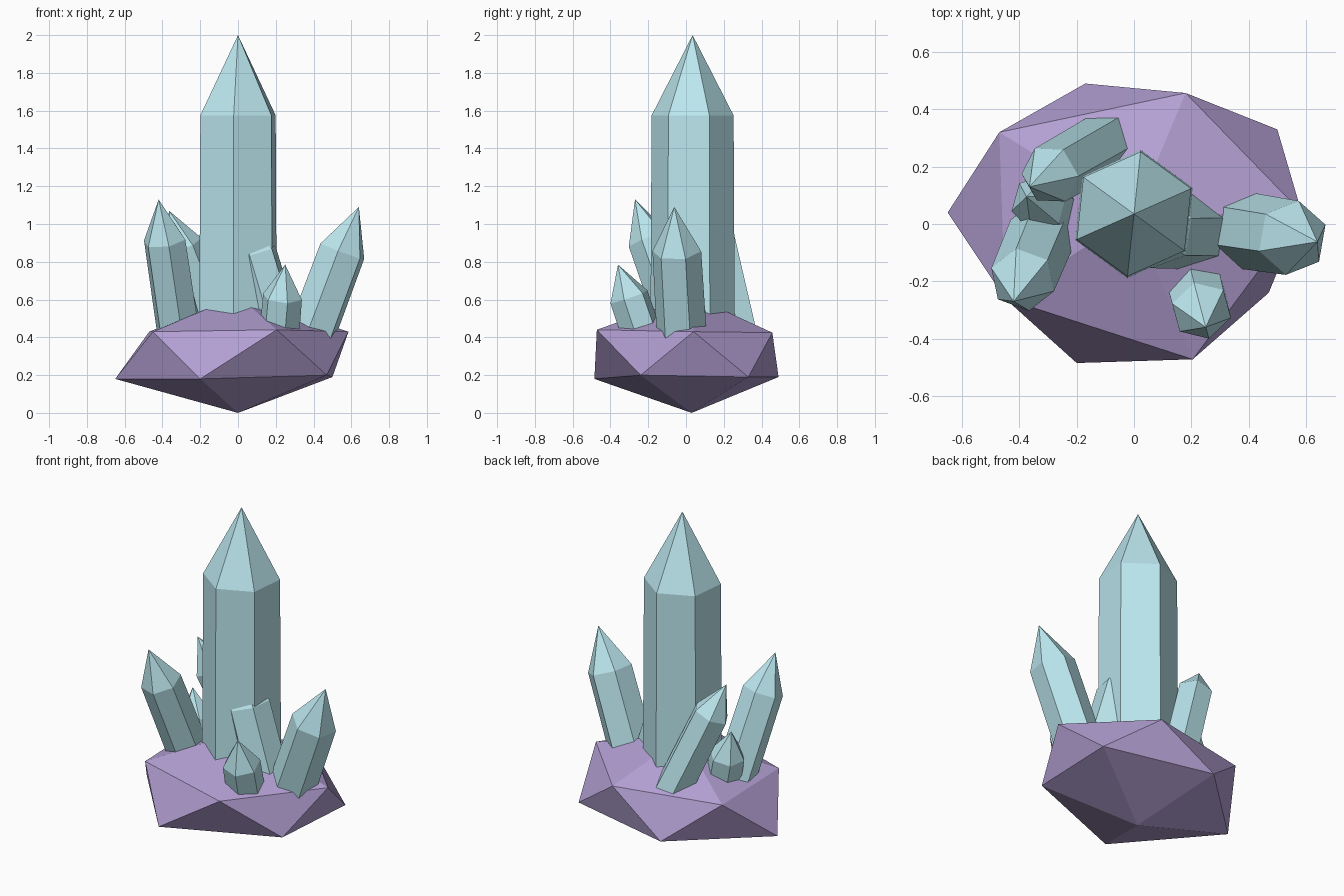
import bpy, bmesh, math
from mathutils import Vector, Matrix

if "Cube" in bpy.data.objects:
    bpy.data.objects.remove(bpy.data.objects["Cube"])


def material(name, color):
    m = bpy.data.materials.new(name)
    m.diffuse_color = color
    m.use_nodes = True
    m.node_tree.nodes["Principled BSDF"].inputs["Base Color"].default_value = m.diffuse_color
    return m


def finish(name, bm, mat):
    bmesh.ops.recalc_face_normals(bm, faces=bm.faces)
    me = bpy.data.meshes.new(name)
    bm.to_mesh(me)
    bm.free()
    me.materials.append(mat)
    ob = bpy.data.objects.new(name, me)
    bpy.context.collection.objects.link(ob)
    return ob


purple = material("purple_rock", (0.45, 0.35, 0.65, 1))
teal = material("teal_crystal", (0.50, 0.80, 0.86, 1))

# rock: irregular icosahedron made of two five-point rings and two poles
lower = [(0.47, -0.24, 0.2), (0.50, 0.33, 0.19), (-0.17, 0.49, 0.19),
         (-0.65, 0.04, 0.18), (-0.20, -0.485, 0.18)]
upper = [(0.585, 0.04, 0.43), (0.18, 0.457, 0.425), (-0.47, 0.32, 0.43),
         (-0.45, -0.26, 0.43), (0.205, -0.472, 0.44)]
bm = bmesh.new()
lo = [bm.verts.new(p) for p in lower]
up = [bm.verts.new(p) for p in upper]
bottom = bm.verts.new((0, 0.03, 0))
top = bm.verts.new((0, 0.03, 0.62))
for i in range(5):
    j = (i + 1) % 5
    bm.faces.new((bottom, lo[j], lo[i]))
    bm.faces.new((lo[i], lo[j], up[i]))
    bm.faces.new((up[i], lo[j], up[j]))
    bm.faces.new((top, up[i], up[j]))
finish("rock_base", bm, purple)


# crystal: six-sided prism with a pointed tip, aimed from base to apex
def crystal(name, base, apex, r, tip, phase, taper=0.97):
    base, apex = Vector(base), Vector(apex)
    axis = (apex - base).normalized()
    base = base - axis * 0.12           # sink the foot into the rock
    length = (apex - base).length
    body = length - tip
    bm = bmesh.new()
    bmesh.ops.create_cone(bm, cap_ends=True, segments=6, radius1=r,
                          radius2=r * taper, depth=body,
                          matrix=Matrix.Translation((0, 0, body / 2)))
    # create_cone starts its ring at +y
    bmesh.ops.rotate(bm, verts=bm.verts, cent=(0, 0, 0),
                     matrix=Matrix.Rotation(math.radians(phase - 90), 3, 'Z'))
    cap = max(bm.faces, key=lambda f: f.calc_center_median().z)
    point = bmesh.ops.poke(bm, faces=[cap])["verts"][0]
    point.co.z = length
    turn = Vector((0, 0, 1)).rotation_difference(axis).to_matrix().to_4x4()
    bm.transform(Matrix.Translation(base) @ turn)
    finish(name, bm, teal)


crystal("main_crystal", (0, 0.035, 0.45), (0, 0.035, 2.0), 0.225, 0.425, 24)
crystal("right_crystal", (0.40, -0.025, 0.45), (0.64, -0.062, 1.09), 0.135, 0.25, 20)
crystal("left_crystal", (-0.32, -0.03, 0.45), (-0.42, -0.27, 1.13), 0.12, 0.23, 40)
crystal("front_small_crystal", (0.22, -0.24, 0.43), (0.25, -0.36, 0.785), 0.11, 0.18, 45)
crystal("back_crystal", (-0.12, 0.27, 0.45), (-0.365, 0.13, 1.07), 0.11, 0.2, 0)
crystal("inner_crystal", (0.20, -0.025, 0.45), (0.02, -0.025, 1.05), 0.135, 0.22, 20)
crystal("left_small_crystal", (-0.29, 0.05, 0.45), (-0.375, 0.095, 0.77), 0.105, 0.17, 15)
